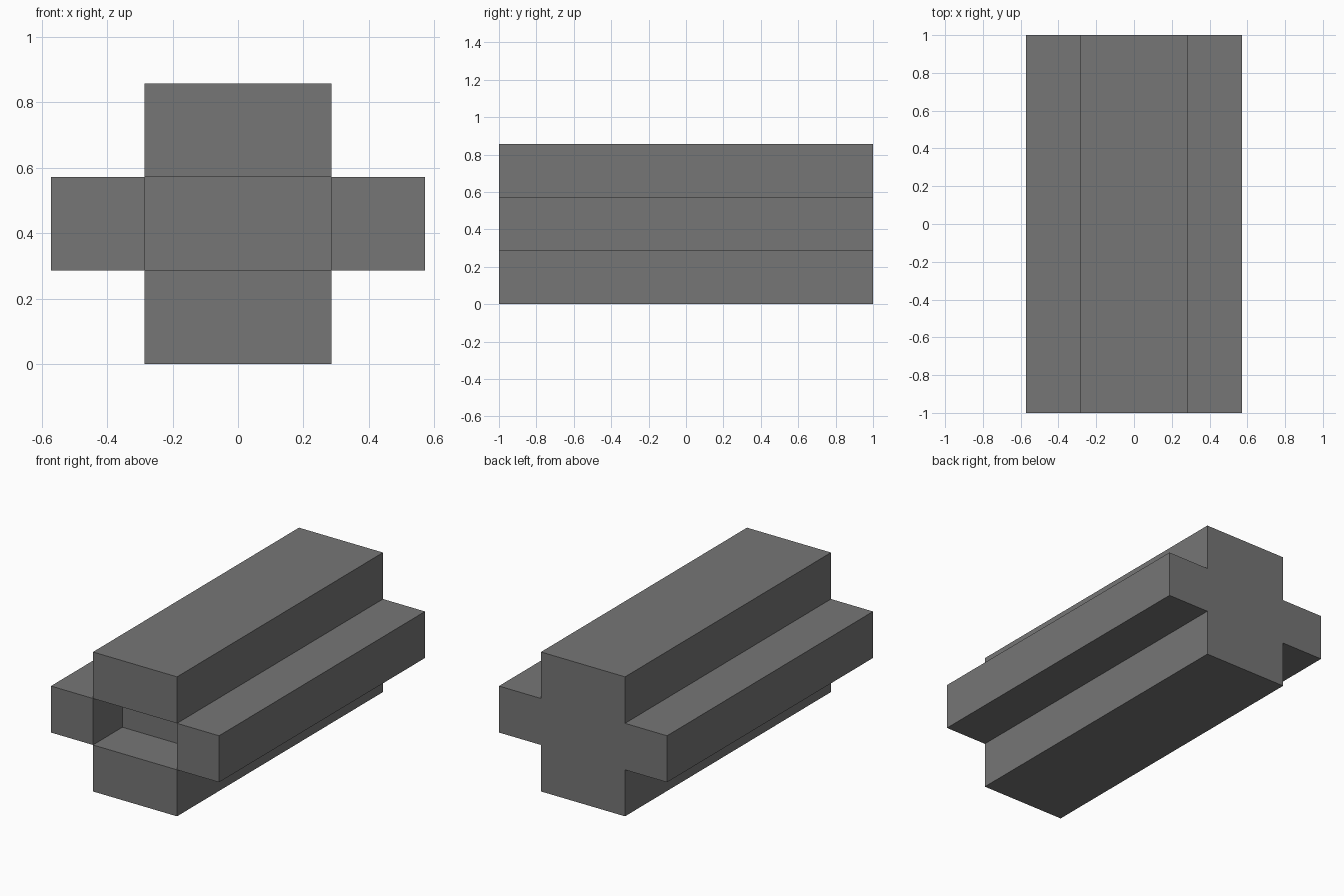
import bpy, bmesh

if "Cube" in bpy.data.objects:
    bpy.data.objects.remove(bpy.data.objects["Cube"], do_unlink=True)

# Sizes: a plus-shaped beam, with a square-ended pocket in its front end
HALF_CORE = 0.2857
HALF_WIDTH = 0.5714
Z0, Z1, Z2, Z3 = 0.0, 0.2857, 0.5714, 0.8571
FRONT, BACK = -1.0, 1.0
POCKET = 0.2857

# Plus-shaped outline, counter-clockwise as seen from the front
c, w = HALF_CORE, HALF_WIDTH
outline = [(-c, Z0), (c, Z0), (c, Z1), (w, Z1), (w, Z2), (c, Z2),
           (c, Z3), (-c, Z3), (-c, Z2), (-w, Z2), (-w, Z1), (-c, Z1)]
inner = [2, 5, 8, 11]  # outline corners around the pocket opening

bm = bmesh.new()
front = [bm.verts.new((x, FRONT, z)) for x, z in outline]
back = [bm.verts.new((x, BACK, z)) for x, z in outline]
floor = [bm.verts.new((*outline[i][:1], FRONT + POCKET, outline[i][1])) for i in inner]

# Long sides and the solid back end
n = len(outline)
for i in range(n):
    j = (i + 1) % n
    bm.faces.new((front[j], front[i], back[i], back[j]))
bm.faces.new(list(reversed(back)))

# Front end: four arms around the open pocket
for k in inner:
    bm.faces.new([front[(k + s) % n] for s in range(4)])

# Pocket walls and end
for k in range(4):
    m = (k + 1) % 4
    bm.faces.new((front[inner[k]], front[inner[m]], floor[m], floor[k]))
bm.faces.new(floor)

bmesh.ops.recalc_face_normals(bm, faces=bm.faces)
mesh = bpy.data.meshes.new("cross_beam")
bm.to_mesh(mesh)
bm.free()

# Plain grey
grey = bpy.data.materials.new("grey")
grey.use_nodes = True
colour = (0.18, 0.18, 0.18, 1.0)
grey.diffuse_color = colour
grey.node_tree.nodes["Principled BSDF"].inputs["Base Color"].default_value = colour
mesh.materials.append(grey)

beam = bpy.data.objects.new("cross_beam", mesh)
bpy.context.collection.objects.link(beam)
